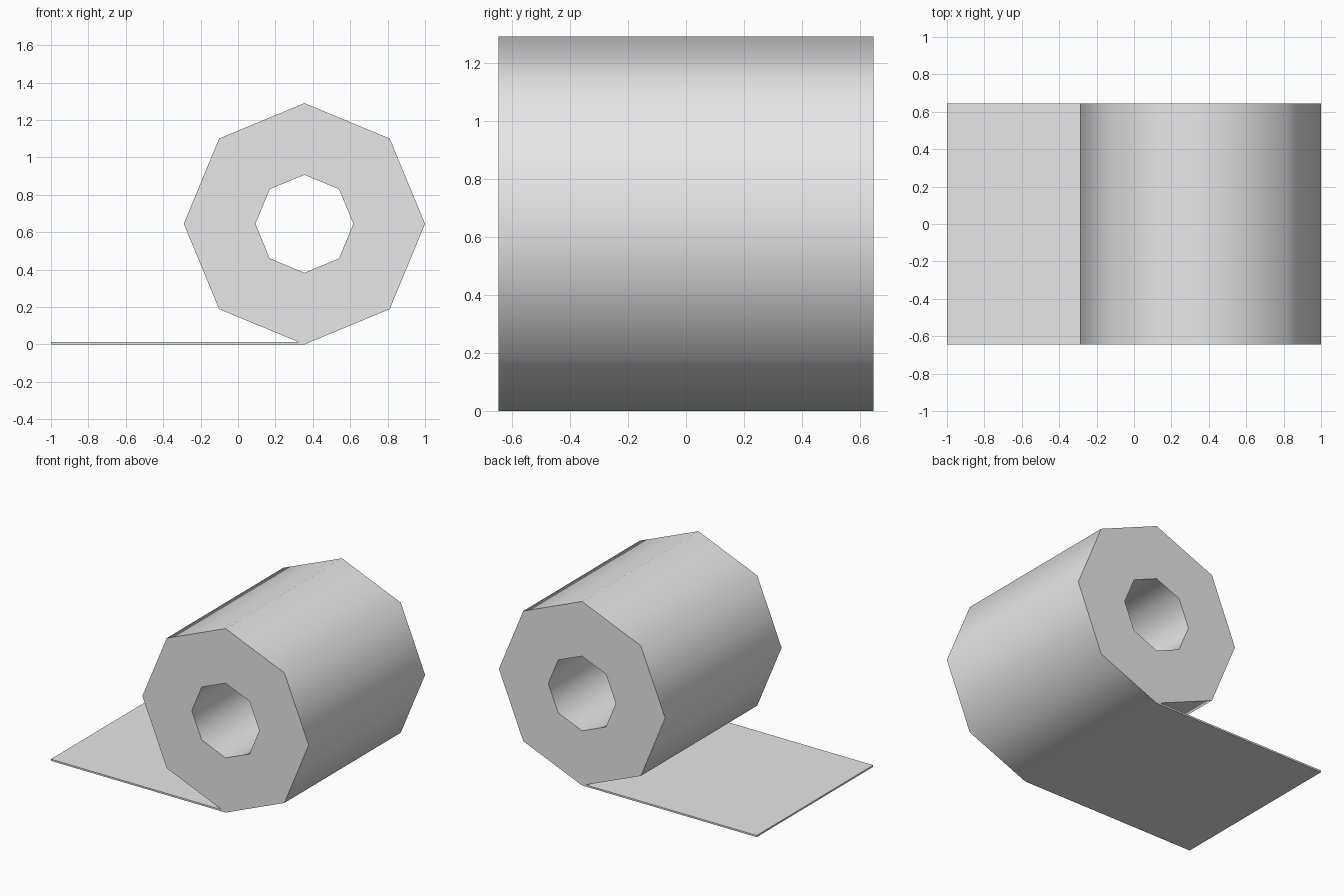
import bpy, bmesh, math

if "Cube" in bpy.data.objects:
    bpy.data.objects.remove(bpy.data.objects["Cube"], do_unlink=True)

RADIUS, CORE, HALF_WIDTH = 0.645, 0.262, 0.645
CENTRE_X, SIDES, THICKNESS = 0.355, 8, 0.012

paper = bpy.data.materials.new("light grey paper")
paper.use_nodes = True
colour = (0.8, 0.8, 0.8, 1)
paper.diffuse_color = colour
paper.node_tree.nodes["Principled BSDF"].inputs["Base Color"].default_value = colour


def ring_points(radius):
    """Octagon with a corner pointing straight down."""
    angles = [math.tau * i / SIDES for i in range(SIDES)]
    return [(CENTRE_X + radius * math.cos(a), RADIUS + radius * math.sin(a)) for a in angles]


def extrude_profile(name, outer, inner=None):
    """Extrude an x-z outline along y, with an optional matching hole."""
    bm = bmesh.new()
    n = len(outer)

    def loop(points, y):
        return [bm.verts.new((x, y, z)) for x, z in points]

    def bridge(a, b):
        for i in range(n):
            j = (i + 1) % n
            bm.faces.new((a[i], a[j], b[j], b[i]))

    front, back = loop(outer, -HALF_WIDTH), loop(outer, HALF_WIDTH)
    bridge(front, back)
    if inner:
        hole_front, hole_back = loop(inner, -HALF_WIDTH), loop(inner, HALF_WIDTH)
        bridge(hole_back, hole_front)
        bridge(hole_front, front)
        bridge(back, hole_back)
    else:
        bm.faces.new(front)
        bm.faces.new(back)
    bmesh.ops.recalc_face_normals(bm, faces=bm.faces)
    mesh = bpy.data.meshes.new(name)
    bm.to_mesh(mesh)
    bm.free()
    mesh.materials.append(paper)
    obj = bpy.data.objects.new(name, mesh)
    bpy.context.collection.objects.link(obj)
    return obj


# Hollow roll, smooth around its sides with crisp ends
roll = extrude_profile("paper_roll", ring_points(RADIUS), ring_points(CORE))
bpy.ops.object.select_all(action="DESELECT")
roll.select_set(True)
bpy.context.view_layer.objects.active = roll
bpy.ops.object.shade_smooth_by_angle(angle=math.radians(60))

# Loose sheet on the ground, its end tapered to meet the lower facet
taper = THICKNESS / math.tan(math.pi / SIDES)
extrude_profile("loose_sheet", [(-1, 0), (CENTRE_X, 0),
                                (CENTRE_X - taper, THICKNESS), (-1, THICKNESS)])
